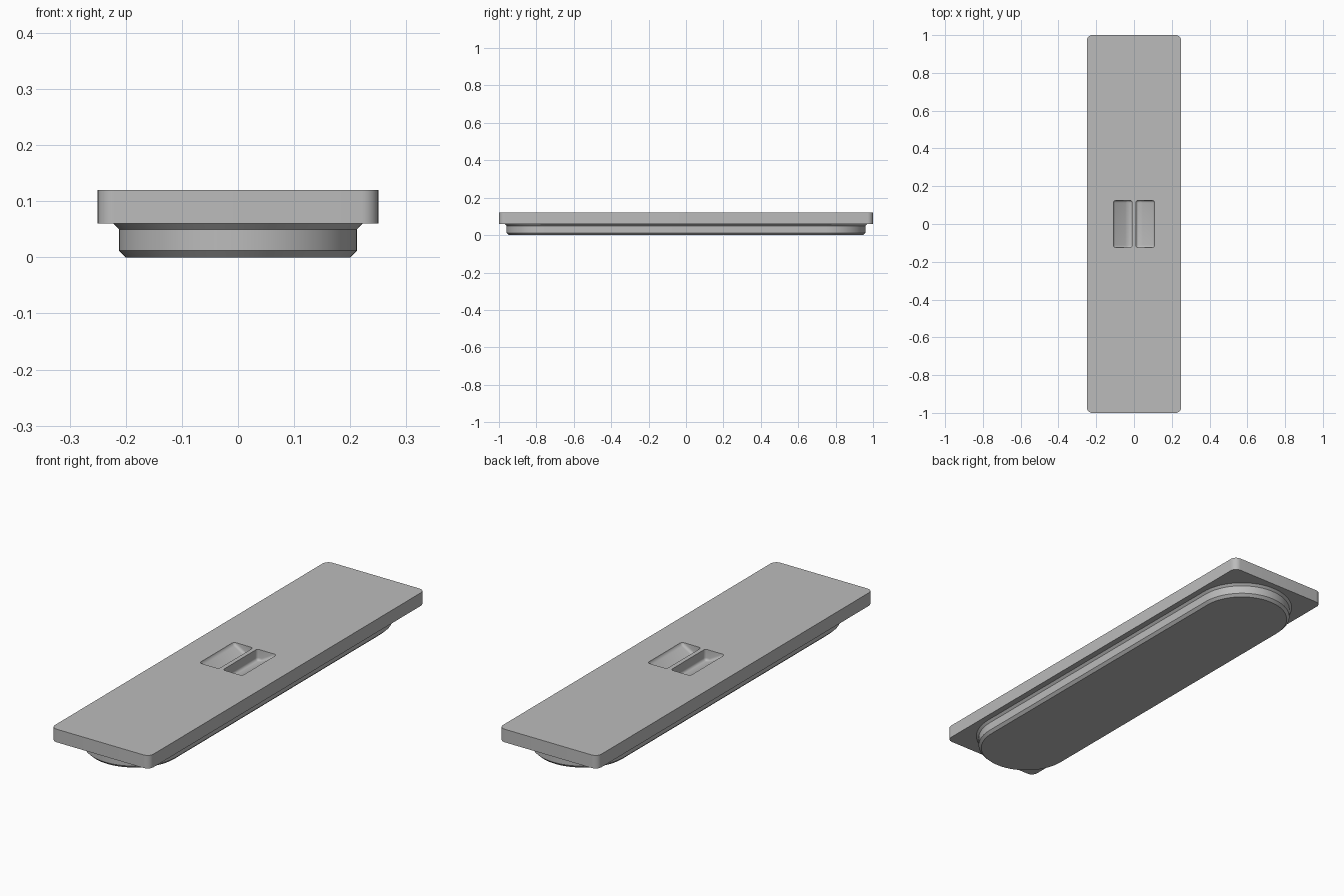
import bpy, bmesh, math

if "Cube" in bpy.data.objects:
    bpy.data.objects.remove(bpy.data.objects["Cube"])

grey = bpy.data.materials.new("plain grey")
grey.use_nodes = True
grey.diffuse_color = (0.5, 0.5, 0.5, 1)
grey.node_tree.nodes["Principled BSDF"].inputs["Base Color"].default_value = (0.5, 0.5, 0.5, 1)


def finish(bm, name):
    """Turn a bmesh into a grey object in the scene."""
    bmesh.ops.recalc_face_normals(bm, faces=bm.faces)
    mesh = bpy.data.meshes.new(name)
    bm.to_mesh(mesh)
    bm.free()
    mesh.materials.append(grey)
    obj = bpy.data.objects.new(name, mesh)
    bpy.context.collection.objects.link(obj)
    return obj


def smooth(obj):
    bpy.ops.object.select_all(action="DESELECT")
    obj.select_set(True)
    bpy.context.view_layer.objects.active = obj
    bpy.ops.object.shade_smooth_by_angle(angle=math.radians(25))


def rounded_loft(name, levels, steps):
    """Stack rounded rectangles given as (half x, half y, corner radius, z)."""
    bm = bmesh.new()
    rings = []
    for hx, hy, r, z in levels:
        ring = []
        for corner, (sx, sy) in enumerate([(1, 1), (-1, 1), (-1, -1), (1, -1)]):
            for i in range(steps + 1):
                a = math.pi / 2 * (corner + i / steps)
                ring.append(bm.verts.new((sx * (hx - r) + r * math.cos(a),
                                          sy * (hy - r) + r * math.sin(a), z)))
        rings.append(ring)
    for low, high in zip(rings, rings[1:]):
        for i in range(len(low)):
            j = (i + 1) % len(low)
            bm.faces.new((low[i], low[j], high[j], high[i]))
    bm.faces.new(rings[0][::-1])
    bm.faces.new(rings[-1])
    bmesh.ops.remove_doubles(bm, verts=bm.verts, dist=1e-5)
    return finish(bm, name)


def pocket_cutter(side):
    """Finger pocket whose floor slopes down towards the middle ridge."""
    profile = [(0.01, 0.15), (0.11, 0.15), (0.11, 0.113), (0.035, 0.07), (0.01, 0.07)]
    bm = bmesh.new()
    face = bm.faces.new([bm.verts.new((side * x, -0.125, z)) for x, z in profile])
    out = bmesh.ops.extrude_face_region(bm, geom=[face])
    moved = [v for v in out["geom"] if isinstance(v, bmesh.types.BMVert)]
    bmesh.ops.translate(bm, verts=moved, vec=(0, 0.25, 0))
    bmesh.ops.recalc_face_normals(bm, faces=bm.faces)
    edges = [e for e in bm.edges if min(v.co.z for v in e.verts) < 0.14]
    bmesh.ops.bevel(bm, geom=edges, offset=0.016, segments=5, profile=0.5,
                    affect="EDGES", clamp_overlap=True)
    return finish(bm, "pocket_cutter")


# Top plate with small rounded corners
plate = rounded_loft("top_plate", [(0.25, 1.0, 0.03, 0.06), (0.25, 1.0, 0.03, 0.12)], 8)

# Pair of finger pockets cut into the plate
bpy.context.view_layer.objects.active = plate
for side in (-1, 1):
    cutter = pocket_cutter(side)
    cutter.hide_render = True
    cut = plate.modifiers.new("pocket", "BOOLEAN")
    cut.operation = "DIFFERENCE"
    cut.solver = "EXACT"
    cut.object = cutter
    bpy.ops.object.modifier_apply(modifier=cut.name)
    bpy.data.objects.remove(cutter)
smooth(plate)

# Round-ended body below, chamfered at the foot and flared under the plate
body = rounded_loft("lower_body", [
    (0.20, 0.948, 0.20, 0.0),
    (0.212, 0.96, 0.212, 0.012),
    (0.212, 0.96, 0.212, 0.05),
    (0.222, 0.97, 0.222, 0.06)], 20)
smooth(body)
